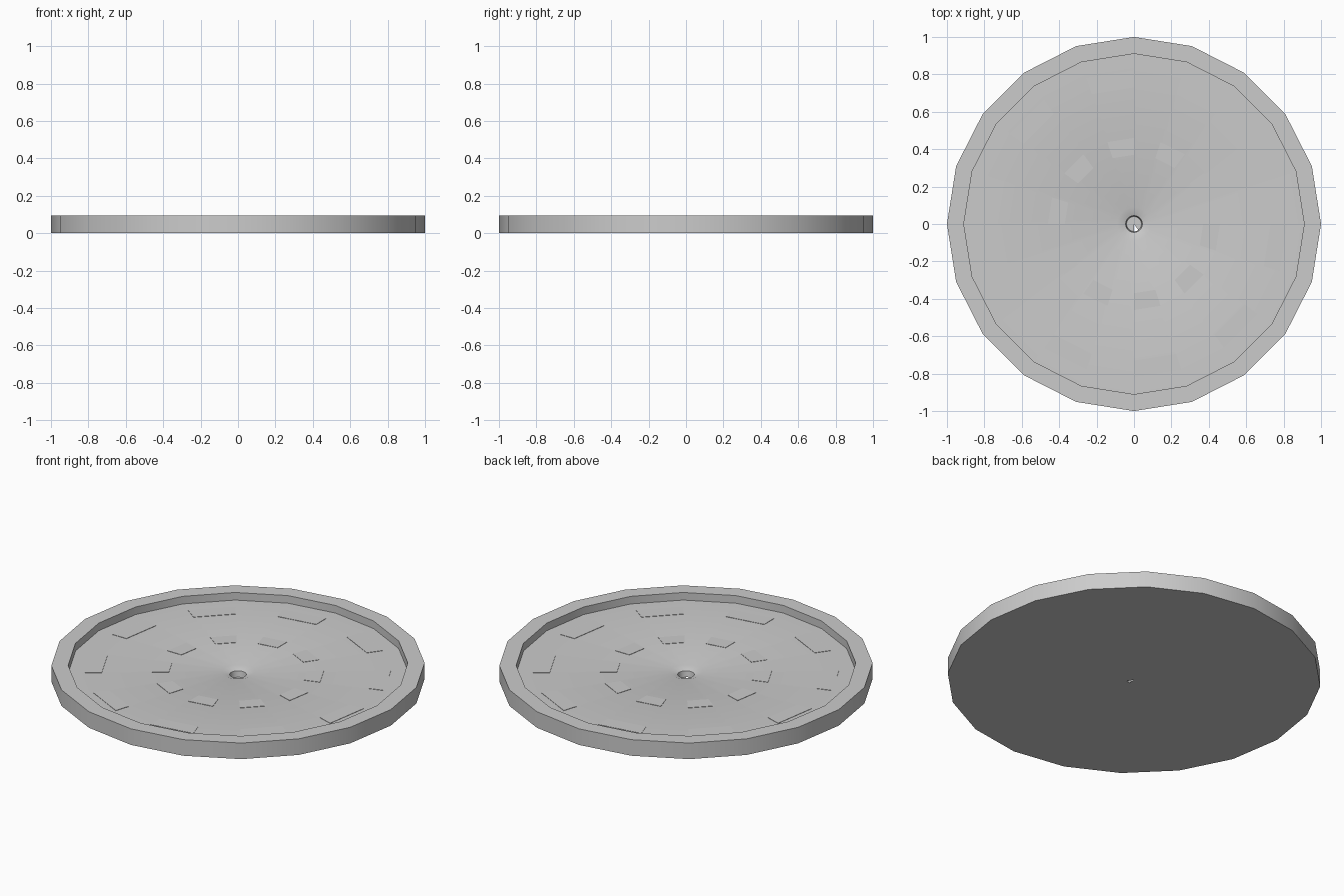
import bpy, bmesh
from math import cos, sin, radians

if "Cube" in bpy.data.objects:
    bpy.data.objects.remove(bpy.data.objects["Cube"])

SIDES = 20
STEP = 360 / SIDES


def finish(name, bm):
    bmesh.ops.remove_doubles(bm, verts=bm.verts, dist=1e-5)
    mesh = bpy.data.meshes.new(name)
    bm.to_mesh(mesh)
    bm.free()
    ob = bpy.data.objects.new(name, mesh)
    bpy.context.collection.objects.link(ob)
    return ob


def point(r, z, i):
    a = radians(i * STEP)
    return (r * cos(a), r * sin(a), z)


# Dish: profile from the floor of the central hole, out over the rim, and under
profile = [(0.04, 0.0), (0.045, 0.035), (0.09, 0.05), (0.91, 0.05),
           (0.91, 0.095), (1.0, 0.095), (1.0, 0.0), (0.04, 0.0)]
bm = bmesh.new()
rings = [[bm.verts.new(point(r, z, i)) for i in range(SIDES)] for r, z in profile]
for inner, outer in zip(rings, rings[1:]):
    for i in range(SIDES):
        j = (i + 1) % SIDES
        bm.faces.new((inner[i], outer[i], outer[j], inner[j]))

# Hole bottom, with a small wedge left open
centre = bm.verts.new((0, 0, 0))
for i in range(SIDES):
    if i not in (15, 16):
        bm.faces.new((rings[0][i], rings[0][(i + 1) % SIDES], centre))

dish = finish("dish", bm)
bpy.context.view_layer.objects.active = dish
dish.select_set(True)
bpy.ops.object.shade_smooth_by_angle(angle=radians(30))
dish.select_set(False)


# Rings of thin pads on the floor, on every other segment
def pad_ring(name, r_in, r_out, z=0.052):
    bm = bmesh.new()
    for i in range(1, SIDES, 2):
        low, top = [[bm.verts.new(point(r, h, k)) for r, k in
                     ((r_in, i), (r_out, i), (r_out, i + 1), (r_in, i + 1))]
                    for h in (0.05, z)]
        bm.faces.new(top)
        for a in range(4):
            b = (a + 1) % 4
            bm.faces.new((low[a], low[b], top[b], top[a]))
    return finish(name, bm)


pad_ring("outer_pads", 0.73, 0.82)
pad_ring("inner_pads", 0.37, 0.46)
